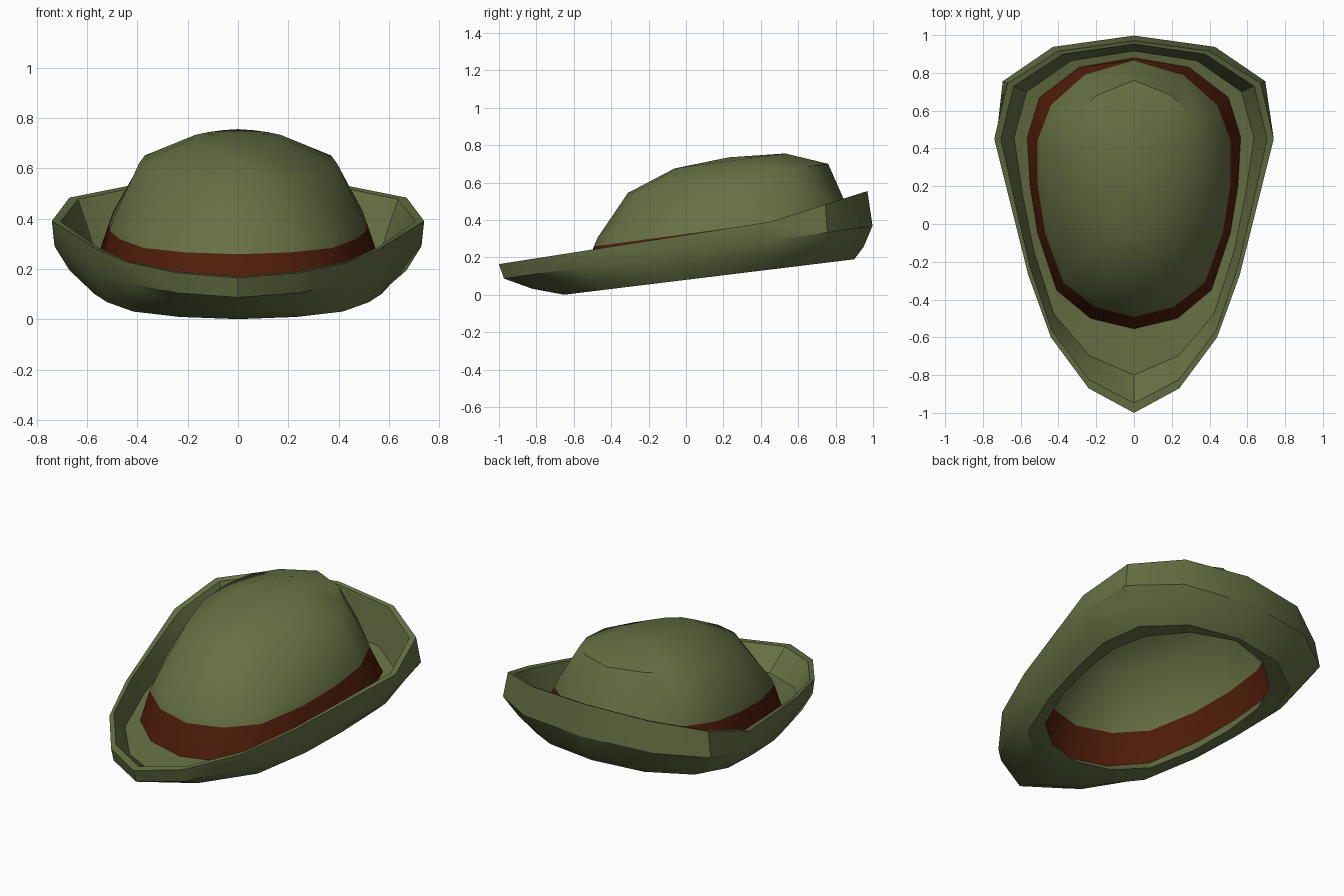
import bpy, bmesh, math

cube = bpy.data.objects.get("Cube")
if cube:
    bpy.data.objects.remove(cube, do_unlink=True)


def make_material(name, rgb):
    mat = bpy.data.materials.new(name)
    mat.use_nodes = True
    mat.diffuse_color = (*rgb, 1)
    mat.node_tree.nodes["Principled BSDF"].inputs["Base Color"].default_value = (*rgb, 1)
    return mat


GREEN = make_material("olive_green_felt", (0.135, 0.163, 0.058))
BROWN = make_material("red_brown_band", (0.080, 0.0125, 0.003))

# Left-half outlines, from back centre round to front centre
BASE = [(0, .88), (.29, .83), (.50, .67), (.565, .46), (.55, .20),
        (.51, -.05), (.41, -.35), (.23, -.50), (0, -.555)]
RIM = [(0, .97), (.40, .915), (.67, .745), (.74, .45), (.65, .09),
       (.56, -.27), (.44, -.60), (.24, -.87), (0, -1.0)]
BAND_TOP = [(0, .867), (.26, .79), (.44, .63), (.512, .44), (.51, .20),
            (.47, -.05), (.375, -.31), (.21, -.44), (0, -.493)]
SHOULDER = [(0, .76), (.20, .68), (.31, .57), (.37, .42), (.392, .22),
            (.345, .02), (.25, -.16), (.135, -.27), (0, -.31)]
TOP = [(0, .53), (.06, .50), (.12, .44), (.17, .36), (.18, .24),
       (.155, .13), (.115, .03), (.06, -.04), (0, -.06)]


def mix(a, b, t, back=0.0, front=0.0):
    """Blend two outlines, with extra blend toward the back and the front."""
    pts = []
    for (ax, ay), (bx, by) in zip(a, b):
        k = t + back * max(0, by - .45) + front * max(0, -ay)
        pts.append((ax + (bx - ax) * k, ay + (by - ay) * k))
    return pts


def tilted(outline, z0, slope, rear_lift=0.0):
    """Mirror a half outline into a closed ring lying on a tilted plane."""
    full = outline + [(-x, y) for x, y in outline[-2:0:-1]]
    return [(x, y, z0 + slope * y + rear_lift * max(0, y - .45)) for x, y in full]


def loft(name, rings, materials, closed=False, cap=None, band_rows=(), angle=30):
    bm = bmesh.new()
    loops = [[bm.verts.new(p) for p in ring] for ring in rings]
    n = len(loops[0])
    rows = len(loops) if closed else len(loops) - 1
    for r in range(rows):
        a, b = loops[r], loops[(r + 1) % len(loops)]
        for i in range(n):
            j = (i + 1) % n
            face = bm.faces.new((a[i], a[j], b[j], b[i]))
            face.material_index = 1 if r in band_rows else 0
    if cap:
        tip = bm.verts.new(cap)
        for i in range(n):
            bm.faces.new((loops[-1][i], loops[-1][(i + 1) % n], tip))
    bmesh.ops.recalc_face_normals(bm, faces=bm.faces)
    # An open shell must face upward and outward
    if cap:
        bm.normal_update()
        if tip.link_faces[0].normal.z < 0:
            bmesh.ops.reverse_faces(bm, faces=bm.faces)
    mesh = bpy.data.meshes.new(name)
    bm.to_mesh(mesh)
    bm.free()
    obj = bpy.data.objects.new(name, mesh)
    bpy.context.collection.objects.link(obj)
    for mat in materials:
        mesh.materials.append(mat)
    bpy.ops.object.select_all(action='DESELECT')
    obj.select_set(True)
    bpy.context.view_layer.objects.active = obj
    bpy.ops.object.shade_smooth_by_angle(angle=math.radians(angle))
    return obj


# Brim: closed thick section, from the hole underside, round the outside,
# over the rim, down the inner wall and across the floor to the band
loft("brim", [
    tilted(BAND_TOP, .086, .122),
    tilted(mix(BASE, RIM, .22), .080, .122),
    tilted(mix(BASE, RIM, .60, .35), .137, .127),
    tilted(mix(BASE, RIM, .94, .70), .226, .143),
    tilted(RIM, .320, .156, .16),
    tilted(mix(BASE, RIM, .80, 0, .15), .318, .156, .16),
    tilted(mix(BASE, RIM, .40, 0, .27), .177, .135),
    tilted(BASE, .162, .145),
], [GREEN], closed=True, angle=27)

# Crown: open shell with a coloured band around its foot
loft("crown_and_band", [
    tilted(BASE, .160, .145),
    tilted(BAND_TOP, .325, .135),
    tilted(mix(BAND_TOP, SHOULDER, .12), .372, .135),
    tilted(SHOULDER, .590, .145),
    tilted(TOP, .684, .135),
], [GREEN, BROWN], cap=(0, .23, .735), band_rows=(0,), angle=42)
